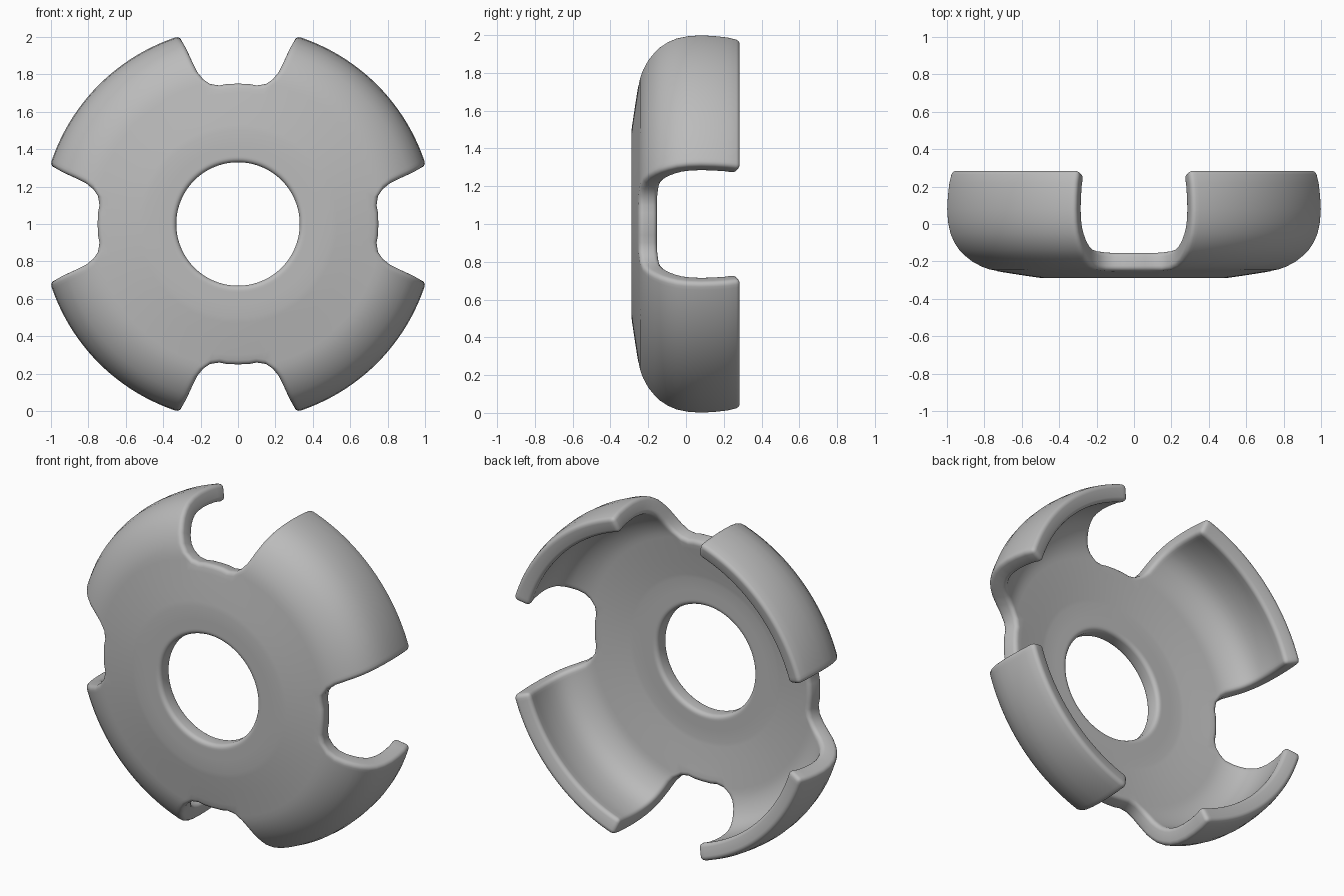
import bpy, bmesh
from math import sin, cos, asin, atan2, hypot, radians

cube = bpy.data.objects.get("Cube")
if cube:
    bpy.data.objects.remove(cube, do_unlink=True)

# Radius and depth of the front disc, then of the curved outer wall
DISC = [(.33, -.288), (.365, -.288), (.42, -.288), (.5, -.288), (.53, -.284), (.61, -.272), (.7, -.258)]
NECK_DEPTH = -.248
WALL = [(.8, -.243), (.85, -.228), (.907, -.2), (.95, -.168), (.98, -.14), (1.01, -.098),
        (1.033, -.05), (1.047, .01), (1.052, .08), (1.048, .15), (1.039, .22), (1.02, .29)]
# Half outline of a notch, as width and height from the centre
NOTCH_FLOOR = [(0, .755), (.06, .753), (.1, .745), (.15, .752)]
NOTCH_SIDE = [(.15, .752), (.19, .78), (.22, .82), (.24, .86), (.262, .91), (.285, .96), (.31, 1.005)]
STEPS = 24


def notch_angle(r):
    """Angle from the notch centre to its side at radius r."""
    for (x0, z0), (x1, z1) in zip(NOTCH_SIDE, NOTCH_SIDE[1:]):
        r0, r1 = hypot(x0, z0), hypot(x1, z1)
        if r <= r1 or (x1, z1) == NOTCH_SIDE[-1]:
            t = min(max((r - r0) / (r1 - r0), 0), 1)
            return asin((x0 + t * (x1 - x0)) / r)


bm = bmesh.new()


def point(r, angle, y):
    return bm.verts.new((r * sin(angle), y, 1 + r * cos(angle)))


def skin(left, right):
    for a0, a1, b0, b1 in zip(left, left[1:], right, right[1:]):
        bm.faces.new((a0, b0, b1, a1))


# Disc with four notches and four curved wall segments
columns = []
neck_r = hypot(*NOTCH_SIDE[0])
floor = [(-x, z) for x, z in NOTCH_FLOOR[2:0:-1]] + NOTCH_FLOOR[:-1]
for quarter in range(4):
    start = radians(90 * quarter)
    for x, z in floor:
        angle = start + atan2(x, z)
        column = [point(r, angle, y) for r, y in DISC]
        columns.append(column + [point(hypot(x, z), angle, NECK_DEPTH)])
    for i in range(STEPS + 1):
        u = 2 * i / STEPS - 1
        middle, half = start + radians(45), radians(45)
        neck = middle + u * (half - notch_angle(neck_r))
        column = [point(r, neck, y) for r, y in DISC + [(neck_r, NECK_DEPTH)]]
        column += [point(r, middle + u * (half - notch_angle(r)), y) for r, y in WALL]
        columns.append(column)
for left, right in zip(columns, columns[1:] + columns[:1]):
    skin(left, right)

mesh = bpy.data.meshes.new("notched_cap")
bm.to_mesh(mesh)
bm.free()
cap = bpy.data.objects.new("notched_cap", mesh)
bpy.context.collection.objects.link(cap)

# Wall thickness and rounded rims
shell = cap.modifiers.new("thickness", 'SOLIDIFY')
shell.thickness = .1
shell.offset = -1
shell.use_even_offset = True
rims = cap.modifiers.new("rounded_rims", 'BEVEL')
rims.width = .025
rims.segments = 4
rims.limit_method = 'ANGLE'
rims.angle_limit = radians(45)

# Plain grey
grey = bpy.data.materials.new("plain_grey")
grey.use_nodes = True
colour = (.5, .5, .5, 1)
grey.diffuse_color = colour
grey.node_tree.nodes["Principled BSDF"].inputs["Base Color"].default_value = colour
mesh.materials.append(grey)

bpy.ops.object.select_all(action='DESELECT')
cap.select_set(True)
bpy.context.view_layer.objects.active = cap
bpy.ops.object.shade_smooth_by_angle(angle=radians(40))
